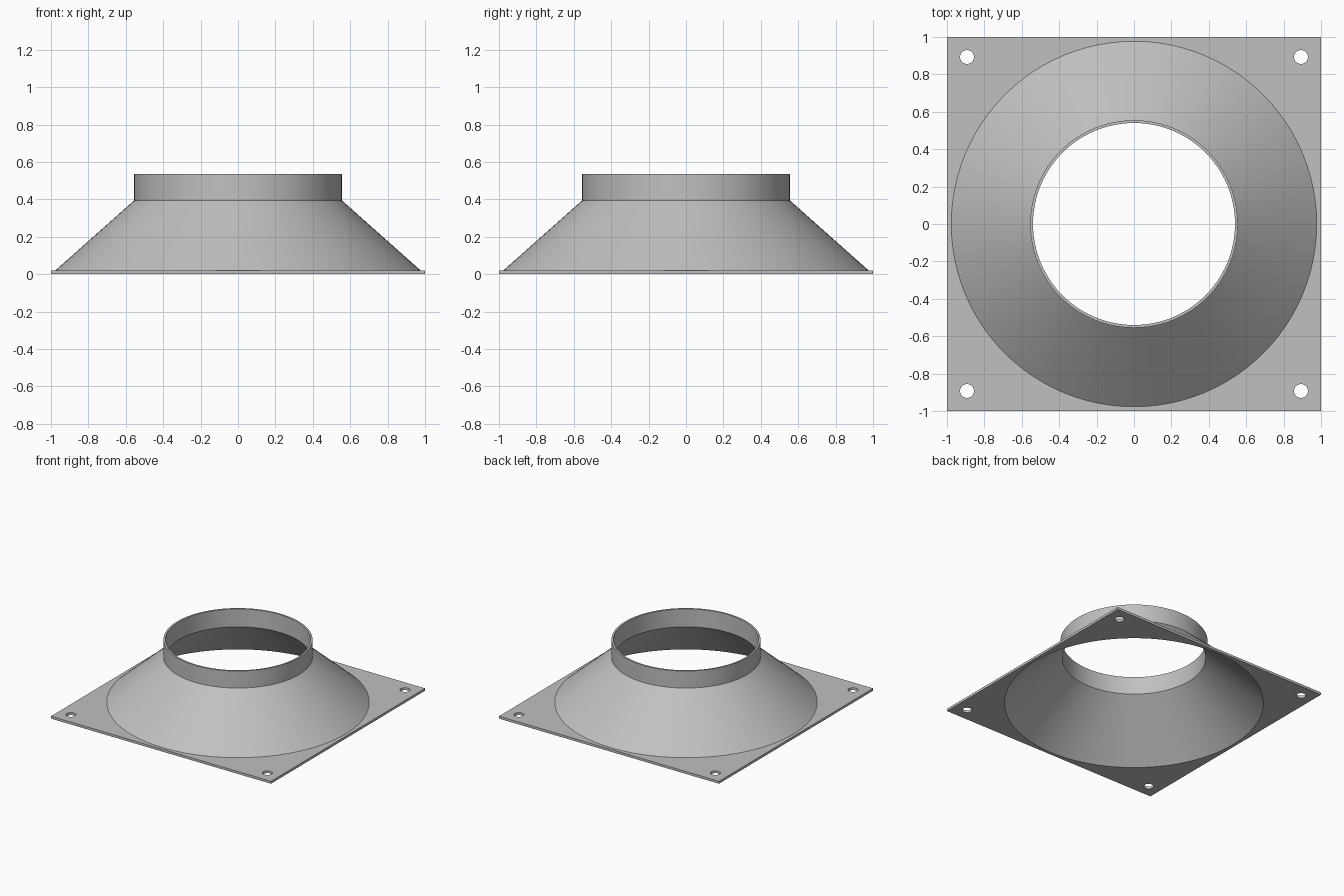
import bpy, bmesh, math
from mathutils import Vector

cube = bpy.data.objects.get("Cube")
if cube:
    bpy.data.objects.remove(cube)

SEGMENTS = 96
PLATE_T = 0.02
FLANGE_R = 0.977

grey = bpy.data.materials.new("sheet_metal_grey")
grey.use_nodes = True
grey.diffuse_color = (0.53, 0.53, 0.53, 1)
grey.node_tree.nodes["Principled BSDF"].inputs["Base Color"].default_value = grey.diffuse_color


def finish(bm, name):
    bmesh.ops.recalc_face_normals(bm, faces=bm.faces)
    mesh = bpy.data.meshes.new(name)
    bm.to_mesh(mesh)
    bm.free()
    mesh.materials.append(grey)
    obj = bpy.data.objects.new(name, mesh)
    bpy.context.collection.objects.link(obj)
    bpy.ops.object.select_all(action="DESELECT")
    obj.select_set(True)
    bpy.context.view_layer.objects.active = obj
    bpy.ops.object.shade_smooth_by_angle(angle=math.radians(25))
    return obj


def circle(radius, count, cx=0, cy=0):
    step = math.tau / count
    return [(cx + radius * math.cos(i * step), cy + radius * math.sin(i * step))
            for i in range(count)]


def add_loop(bm, points):
    verts = [bm.verts.new((x, y, 0)) for x, y in points]
    return [bm.edges.new((v, verts[i - 1])) for i, v in enumerate(verts)]


# Square base plate with the large opening and four corner bolt holes
bm = bmesh.new()
edges = add_loop(bm, [(-1, -1), (1, -1), (1, 1), (-1, 1)])
edges += add_loop(bm, circle(FLANGE_R, SEGMENTS))
for sx in (-1, 1):
    for sy in (-1, 1):
        edges += add_loop(bm, circle(0.037, 32, sx * 0.893, sy * 0.893))
bmesh.ops.triangle_fill(bm, use_beauty=True, edges=edges, normal=(0, 0, 1))
top = bmesh.ops.extrude_face_region(bm, geom=bm.faces[:], use_keep_orig=True)
bmesh.ops.translate(bm, vec=Vector((0, 0, PLATE_T)),
                    verts=[g for g in top["geom"] if isinstance(g, bmesh.types.BMVert)])
finish(bm, "base_plate")

# Thin-walled cone and collar, revolved from a closed (radius, height) profile
profile = [(0.975, 0), (FLANGE_R, 0), (FLANGE_R, PLATE_T), (0.555, 0.395),
           (0.555, 0.535), (0.54, 0.535), (0.54, 0.388)]
bm = bmesh.new()
rings = [[bm.verts.new((x, y, z)) for x, y in circle(r, SEGMENTS)] for r, z in profile]
for k, ring in enumerate(rings):
    below = rings[k - 1]
    for i in range(SEGMENTS):
        bm.faces.new((below[i - 1], below[i], ring[i], ring[i - 1]))
finish(bm, "funnel_collar")
